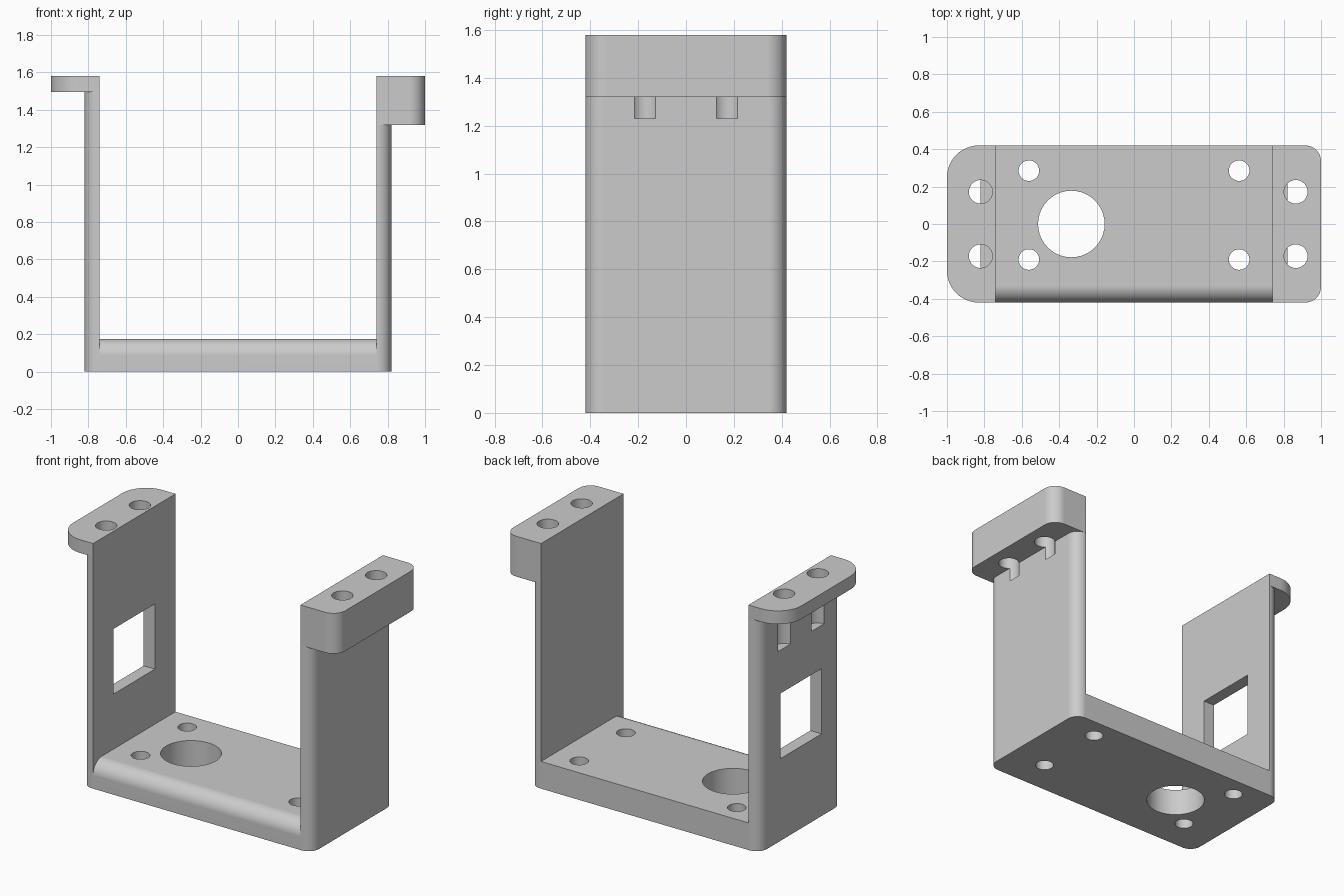
import bpy, bmesh
from math import sin, cos, pi

default = bpy.data.objects.get("Cube")
if default:
    bpy.data.objects.remove(default, do_unlink=True)

# Main dimensions
HALF_W, INNER, HALF_D, TOP = 0.82, 0.74, 0.42, 1.58
FLOOR, LIP = 0.175, 0.09

grey = bpy.data.materials.new("plain grey")
grey.use_nodes = True
grey.diffuse_color = (0.6, 0.6, 0.6, 1)
grey.node_tree.nodes["Principled BSDF"].inputs["Base Color"].default_value = (0.6, 0.6, 0.6, 1)


def arc(cx, cy, r, start, end, steps=12):
    """Points along a circular arc; angles in quarter turns."""
    angles = [(start + (end - start) * i / steps) * pi / 2 for i in range(steps + 1)]
    return [(cx + r * cos(a), cy + r * sin(a)) for a in angles]


def prism(name, outline, low, high, place=lambda u, v, w: (u, v, w)):
    """Extrude a 2D outline from low to high; place maps it into space."""
    bm = bmesh.new()
    face = bm.faces.new([bm.verts.new(place(u, v, low)) for u, v in outline])
    grown = bmesh.ops.extrude_face_region(bm, geom=[face])
    shift = [b - a for a, b in zip(place(0, 0, low), place(0, 0, high))]
    bmesh.ops.translate(bm, vec=shift,
                        verts=[g for g in grown["geom"] if isinstance(g, bmesh.types.BMVert)])
    bmesh.ops.recalc_face_normals(bm, faces=bm.faces)
    mesh = bpy.data.meshes.new(name)
    bm.to_mesh(mesh)
    bm.free()
    mesh.materials.append(grey)
    obj = bpy.data.objects.new(name, mesh)
    bpy.context.collection.objects.link(obj)
    return obj


def combine(target, tool, operation):
    """Apply a boolean and discard the tool."""
    mod = target.modifiers.new("boolean", "BOOLEAN")
    mod.operation, mod.object, mod.solver = operation, tool, "EXACT"
    bpy.context.view_layer.objects.active = target
    bpy.ops.object.modifier_apply(modifier=mod.name)
    bpy.data.objects.remove(tool, do_unlink=True)


def rect(u0, u1, v0, v1):
    return [(u0, v0), (u1, v0), (u1, v1), (u0, v1)]


# Block with rounded upright corners, from which the U shape is cut
r = 0.075
cx, cy = HALF_W - r, HALF_D - r
bracket = prism("mounting_bracket",
                arc(cx, cy, r, 0, 1) + arc(-cx, cy, r, 1, 2)
                + arc(-cx, -cy, r, 2, 3) + arc(cx, -cy, r, 3, 4), 0, TOP)

# Outward ears: thick on the left, thin with wide corners on the right
for side, bottom, r in ((1, 1.32, 0.085), (-1, 1.495, 0.17)):
    outline = [(0.6, -HALF_D)] + arc(1 - r, -HALF_D + r, r, 3, 4) \
        + arc(1 - r, HALF_D - r, r, 0, 1) + [(0.6, HALF_D)]
    ear = prism("ear", [(side * x, y) for x, y in outline], bottom, TOP)
    combine(bracket, ear, "UNION")

# Open interior, leaving a floor with a rounded front lip
lip = arc(-HALF_D + LIP, FLOOR - LIP, LIP, 1, 2)
opening = [(0.6, FLOOR)] + lip + [(-0.6, FLOOR - LIP), (-0.6, 1.8), (0.6, 1.8)]
combine(bracket, prism("opening", opening, -INNER, INNER, lambda u, v, w: (w, u, v)),
        "DIFFERENCE")

# Square window through the right wall
combine(bracket, prism("window", rect(-0.21, 0.21, 0.53, 0.95), -0.9, -0.65,
                       lambda u, v, w: (w, u, v)), "DIFFERENCE")

# Round holes: x, y, radius, bottom, top
holes = [(-0.335, 0, 0.178, -0.1, 0.4)]
holes += [(x, y, 0.055, -0.1, 0.4) for x in (-0.562, 0.562) for y in (-0.19, 0.285)]
holes += [(x, y, 0.063, 1.23, 1.7) for x in (-0.82, 0.865) for y in (-0.172, 0.172)]
for x, y, radius, low, high in holes:
    hole = prism("hole", arc(x, y, radius, 0, 4, 40)[:-1], low, high)
    combine(bracket, hole, "DIFFERENCE")

# Smooth rounds with crisp edges
bpy.ops.object.select_all(action="DESELECT")
bracket.select_set(True)
bpy.context.view_layer.objects.active = bracket
bpy.ops.object.shade_smooth_by_angle(angle=pi / 6)
weighted = bracket.modifiers.new("weighted normals", "WEIGHTED_NORMAL")
weighted.keep_sharp = True
